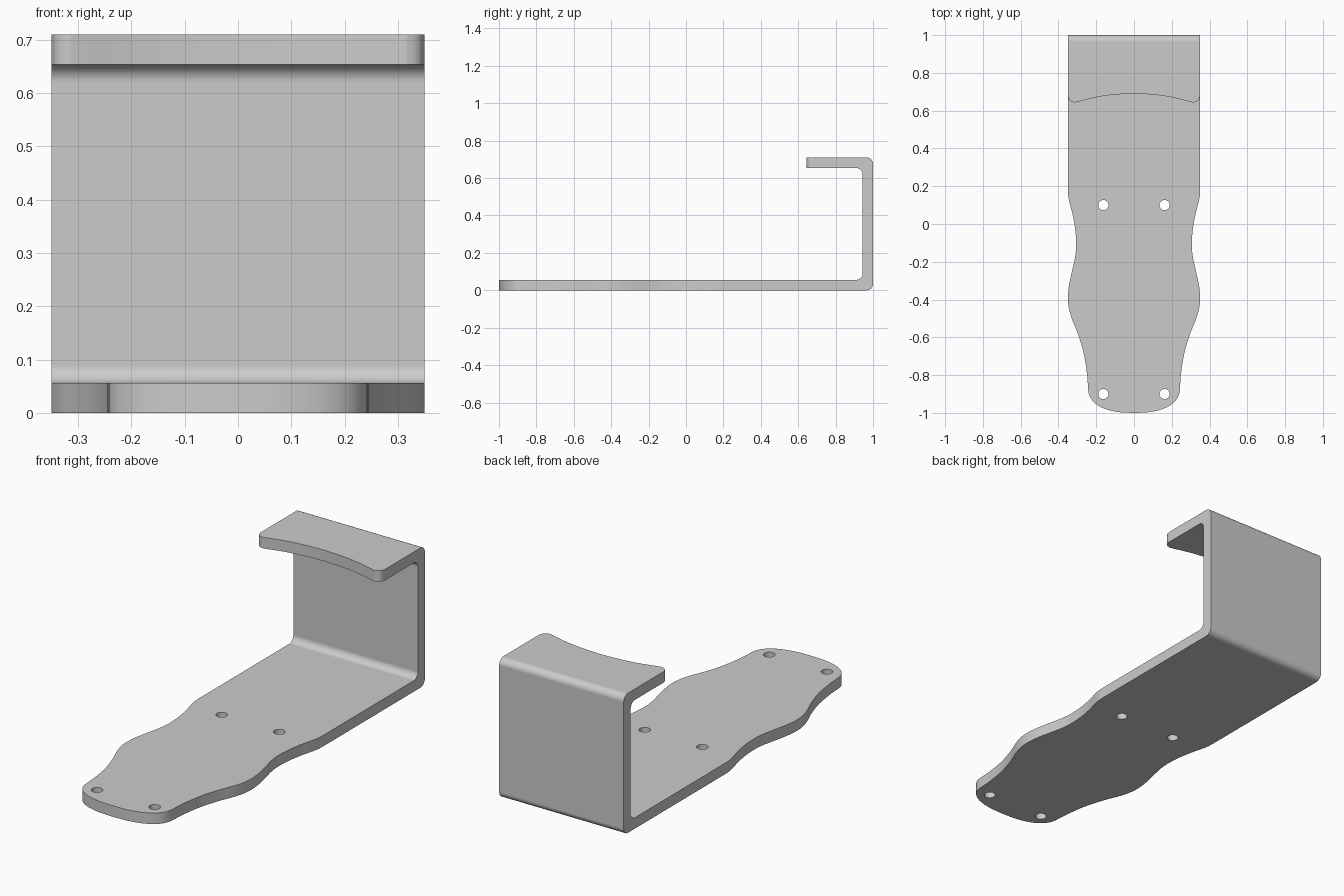
import bpy, bmesh, math
from mathutils import Vector

if "Cube" in bpy.data.objects:
    bpy.data.objects.remove(bpy.data.objects["Cube"])

W, H, T, R = 0.35, 0.71, 0.056, 0.034   # half width, height, thickness, bend radius


def prism(name, pts, axis, lo, hi):
    """Extrude a closed 2D outline: axis 'x' takes (y, z), axis 'z' takes (x, y)."""
    bm = bmesh.new()
    place = (lambda p: (lo, p[0], p[1])) if axis == 'x' else (lambda p: (p[0], p[1], lo))
    face = bm.faces.new([bm.verts.new(place(p)) for p in pts])
    ext = bmesh.ops.extrude_face_region(bm, geom=[face])
    move = Vector((hi - lo, 0, 0)) if axis == 'x' else Vector((0, 0, hi - lo))
    bmesh.ops.translate(bm, vec=move,
                        verts=[v for v in ext['geom'] if isinstance(v, bmesh.types.BMVert)])
    bmesh.ops.recalc_face_normals(bm, faces=bm.faces)
    mesh = bpy.data.meshes.new(name)
    bm.to_mesh(mesh)
    bm.free()
    ob = bpy.data.objects.new(name, mesh)
    bpy.context.collection.objects.link(ob)
    return ob


def arc(cx, cy, r, a0, a1, n=8):
    return [(cx + r * math.cos(math.radians(a0 + (a1 - a0) * i / n)),
             cy + r * math.sin(math.radians(a0 + (a1 - a0) * i / n))) for i in range(n + 1)]


def spline(pts, n=5):
    """Smooth Catmull-Rom curve through the points."""
    p = [Vector(q) for q in pts]
    p = [2 * p[0] - p[1]] + p + [2 * p[-1] - p[-2]]
    out = []
    for a, b, c, d in zip(p, p[1:], p[2:], p[3:]):
        for i in range(n):
            t = i / n
            out.append(0.5 * (2 * b + (c - a) * t + (2 * a - 5 * b + 4 * c - d) * t * t
                              + (3 * b - a - 3 * c + d) * t ** 3))
    return [tuple(q) for q in out] + [tuple(pts[-1])]


def mirrored(half):
    """Complete an outline that starts on the centre line."""
    return [(-x, y) for x, y in reversed(half) if x > 1e-6] + half


def boolean(ob, cutter, op):
    cutter.hide_render = True
    mod = ob.modifiers.new(op, 'BOOLEAN')
    mod.operation, mod.solver, mod.object = op, 'EXACT', cutter
    bpy.context.view_layer.objects.active = ob
    bpy.ops.object.modifier_apply(modifier=mod.name)
    bpy.data.objects.remove(cutter)


# Bent strip: base, upright back and top lip in one side profile
q = 1 - T
side = [(-1.1, 0)] + arc(1 - R, R, R, -90, 0) + arc(1 - R, H - R, R, 0, 90)
side += [(0.5, H), (0.5, H - T)]
side += arc(q - R, H - T - R, R, 90, 0) + arc(q - R, T + R, R, 0, -90) + [(-1.1, T)]
bracket = prism("hook_bracket", side, 'x', -0.45, 0.45)

# Wavy plan outline
plan = spline([(0, -1), (0.07, -0.997), (0.135, -0.985), (0.185, -0.964), (0.22, -0.935),
               (0.239, -0.9), (0.244, -0.86)])
plan += spline([(0.244, -0.86), (0.248, -0.8), (0.265, -0.69), (0.296, -0.585),
                (0.33, -0.5), (0.346, -0.44), (0.35, -0.39), (0.344, -0.325), (0.326, -0.24),
                (0.311, -0.17), (0.306, -0.11), (0.311, -0.03), (0.323, 0.04),
                (0.338, 0.1), (0.347, 0.14), (W, 0.18)])[1:]
boolean(bracket, prism("plan_cutter", mirrored(plan + [(W, 1.1)]), 'z', -0.2, 1), 'INTERSECT')

# Concave front edge of the lip with rounded corners
edge = spline([(0, 0.69), (0.1, 0.685), (0.2, 0.671), (0.3, 0.646), (0.322, 0.645),
               (0.342, 0.657), (W, 0.68)]) + [(0.4, 0.69), (0.4, 0.3)]
boolean(bracket, prism("lip_cutter", mirrored(edge), 'z', 0.5, 0.9), 'DIFFERENCE')

# Screw holes
for x in (-0.162, 0.162):
    for y in (0.1, -0.9):
        boolean(bracket, prism("hole_cutter", arc(x, y, 0.027, 0, 345, 23), 'z', -0.1, 0.2),
                'DIFFERENCE')

# Smooth bends, crisp edges
bpy.ops.object.select_all(action='DESELECT')
bracket.select_set(True)
bpy.context.view_layer.objects.active = bracket
bpy.ops.object.shade_smooth_by_angle(angle=math.radians(30))
normals = bracket.modifiers.new("flat_faces", 'WEIGHTED_NORMAL')
normals.keep_sharp = True
